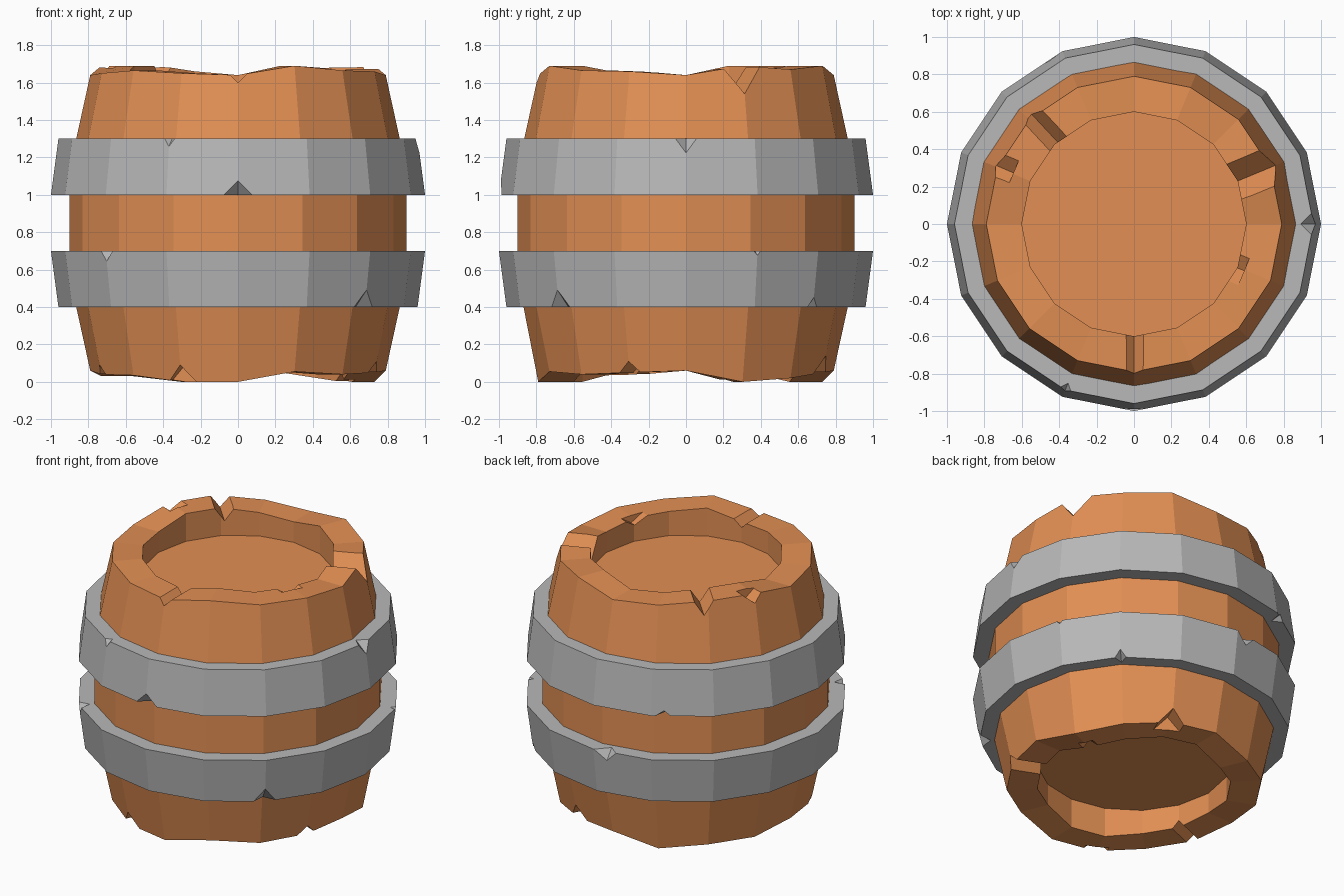
import bpy, bmesh, math
from mathutils import Vector

if "Cube" in bpy.data.objects:
    bpy.data.objects.remove(bpy.data.objects["Cube"])

N = 16


def material(name, rgb):
    m = bpy.data.materials.new(name)
    m.diffuse_color = (*rgb, 1)
    m.use_nodes = True
    m.node_tree.nodes["Principled BSDF"].inputs["Base Color"].default_value = m.diffuse_color
    return m


wood = material("orange wood", (0.76, 0.275, 0.087))
iron = material("grey iron", (0.48, 0.48, 0.48))


def new_object(name, bm, mat=None):
    bmesh.ops.recalc_face_normals(bm, faces=bm.faces)
    me = bpy.data.meshes.new(name)
    bm.to_mesh(me)
    bm.free()
    if mat:
        me.materials.append(mat)
    ob = bpy.data.objects.new(name, me)
    bpy.context.collection.objects.link(ob)
    return ob


def loft(name, profile, mat, closed):
    """16-sided turned solid; a profile height may be a list, one per corner."""
    bm = bmesh.new()
    rings = []
    for r, z in profile:
        ring = []
        for k in range(N):
            a = 2 * math.pi * k / N
            h = z[k] if isinstance(z, list) else z
            ring.append(bm.verts.new((r * math.cos(a), r * math.sin(a), h)))
        rings.append(ring)
    pairs = list(zip(rings, rings[1:]))
    if closed:
        pairs.append((rings[-1], rings[0]))
    else:
        bm.faces.new(rings[0])
        bm.faces.new(rings[-1])
    for a, b in pairs:
        for k in range(N):
            j = (k + 1) % N
            bm.faces.new((a[k], a[j], b[j], b[k]))
    return new_object(name, bm, mat)


def polar(deg, r, t, z):
    """Point at radius r, shifted sideways by t, in direction deg."""
    a = math.radians(deg)
    return Vector((r * math.cos(a) - t * math.sin(a), r * math.sin(a) + t * math.cos(a), z))


def carve(ob, hulls):
    """Cut convex hulls of points out of an object."""
    bm = bmesh.new()
    for pts in hulls:
        bmesh.ops.convex_hull(bm, input=[bm.verts.new(p) for p in pts])
    cutter = new_object("cutter", bm)
    cutter.hide_render = True
    mod = ob.modifiers.new("chips", 'BOOLEAN')
    mod.operation, mod.solver, mod.object = 'DIFFERENCE', 'EXACT', cutter
    bpy.context.view_layer.objects.active = ob
    bpy.ops.object.modifier_apply(modifier=mod.name)
    bpy.data.objects.remove(cutter)


def groove(deg, w, z, tip, r0=0.5, r1=0.9):
    """V groove across a rim, half width w at height z, bottom at height tip."""
    far = tip + (z - tip) * 2
    return [polar(deg, r, t, h) for r in (r0, r1) for t, h in ((-2 * w, far), (2 * w, far), (0, tip))]


def corner_chip(deg, r, z, w, d, up, inward=0.08):
    """Small chip in a hoop edge; up is 1 for a top edge, -1 for a bottom edge."""
    e = z + 0.01 * up
    return [polar(deg, r + 0.02, w * 1.2, e), polar(deg, r + 0.02, -w * 1.2, e),
            polar(deg, r + 0.02, 0, z - d * up), polar(deg, r - inward, 0, e)]


# Wooden body with uneven rims and sunken ends
top = [1.64, 1.69, 1.67, 1.69, 1.64, 1.66, 1.69, 1.69,
       1.64, 1.65, 1.665, 1.65, 1.64, 1.69, 1.665, 1.66]
low = [0.06, 0.0, 0.02, 0.05, 0.06, 0.0, 0.03, 0.03,
       0.06, 0.04, 0.035, 0.0, 0.0, 0.055, 0.04, 0.05]
body = loft("barrel_body", [(0.6, 0.2), (0.6, low), (0.79, low), (0.9, 0.56),
                            (0.9, 1.14), (0.79, top), (0.6, top), (0.6, 1.5)], wood, False)

# Grooves and chips in the rims
carve(body, [
    groove(270, 0.04, 1.64, 1.60),
    groove(133, 0.055, 1.68, 1.60),
    groove(22.5, 0.105, 1.68, 1.54),
    groove(157, 0.07, 1.69, 1.63, 0.70, 0.9),
    groove(337, 0.08, 1.66, 1.61, 0.5, 0.64),
    groove(247.5, 0.08, 0.0, 0.09, 0.74, 0.9),
    groove(337.5, 0.06, 0.05, 0.11),
    groove(67.5, 0.08, 0.05, 0.14, 0.69, 0.9),
    groove(202.5, 0.04, 0.04, 0.09),
    groove(22.5, 0.06, 0.0, 0.05, 0.5, 0.66),
])

# Iron hoops, wider towards the middle of the barrel
upper = loft("upper_hoop", [(0.84, 1.0), (1.0, 1.0), (0.96, 1.3), (0.84, 1.3)], iron, True)
carve(upper, [
    corner_chip(247.5, 0.96, 1.3, 0.05, 0.055, 1, 0.05),
    corner_chip(0, 0.96, 1.3, 0.08, 0.085, 1),
    corner_chip(270, 1.0, 1.0, 0.11, 0.11, -1),
    corner_chip(117, 0.985, 1.0, 0.06, 0.045, -1),
])
lower = loft("lower_hoop", [(0.84, 0.4), (0.96, 0.4), (1.0, 0.7), (0.84, 0.7)], iron, True)
carve(lower, [
    corner_chip(95, 0.99, 0.7, 0.09, 0.1, 1),
    corner_chip(225, 1.0, 0.7, 0.06, 0.08, 1),
    corner_chip(22.5, 1.0, 0.7, 0.035, 0.04, 1, 0.05),
    corner_chip(315, 0.96, 0.4, 0.1, 0.1, -1),
    corner_chip(45, 0.96, 0.4, 0.05, 0.06, -1),
])
